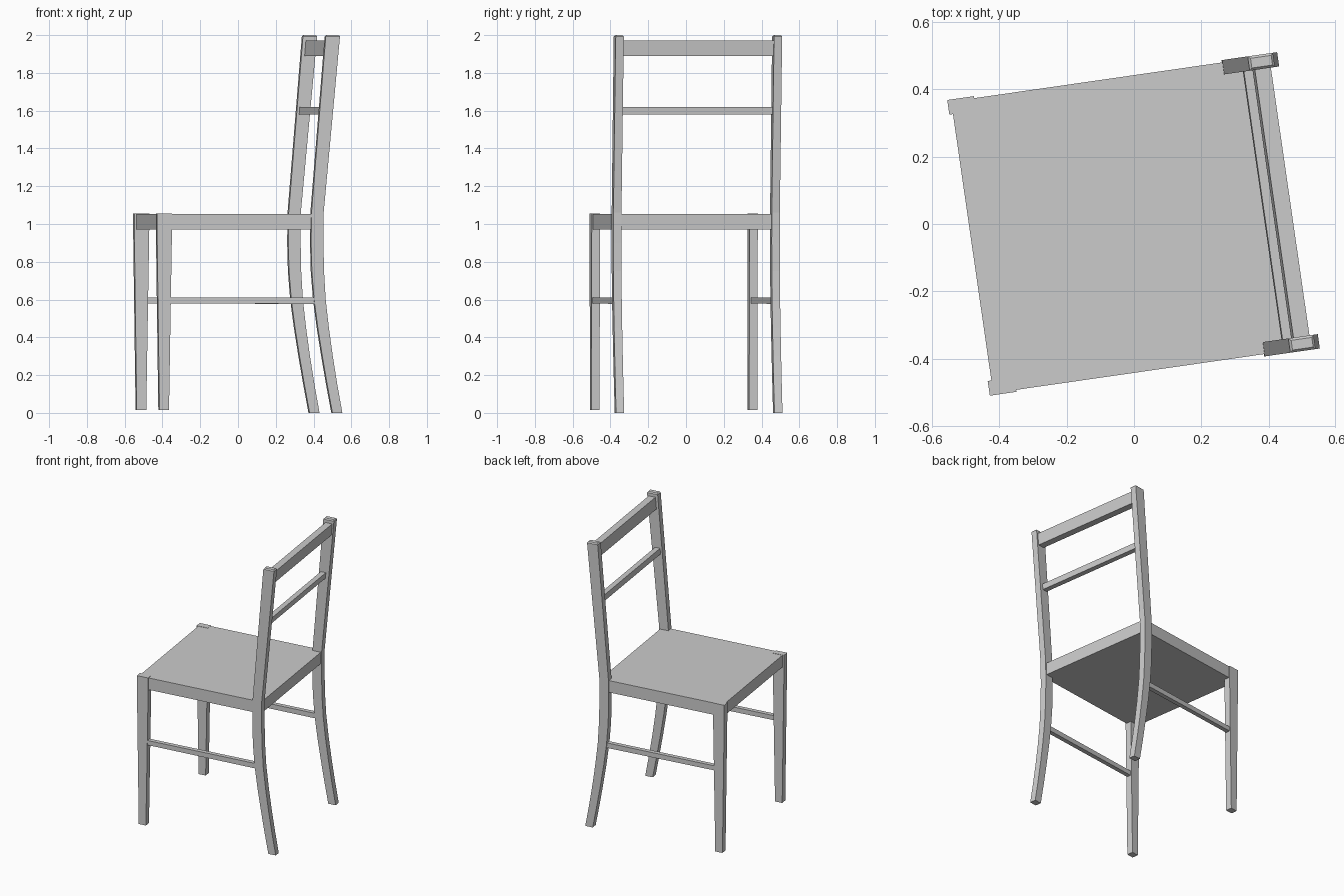
import bpy, bmesh, math
from mathutils import Matrix

if "Cube" in bpy.data.objects:
    bpy.data.objects.remove(bpy.data.objects["Cube"])

# The chair is turned slightly about z; local x runs front to back rest, y across
TURN = Matrix.Rotation(math.radians(8.2), 4, 'Z')


def prism(name, profile, y0, y1, chamfer_z=None):
    """Extrude an x-z outline from y0 to y1, optionally chamfering its top."""
    bm = bmesh.new()
    face = bm.faces.new([bm.verts.new((x, y0, z)) for x, z in profile])
    ext = bmesh.ops.extrude_face_region(bm, geom=[face])
    for v in ext['geom']:
        if isinstance(v, bmesh.types.BMVert):
            v.co.y = y1
    bmesh.ops.recalc_face_normals(bm, faces=bm.faces[:])
    if chamfer_z is not None:
        top = [e for e in bm.edges if all(abs(v.co.z - chamfer_z) < 1e-4 for v in e.verts)]
        bmesh.ops.bevel(bm, geom=top, offset=0.007, segments=1, affect='EDGES')
    bm.transform(TURN)
    mesh = bpy.data.meshes.new(name)
    bm.to_mesh(mesh)
    bm.free()
    obj = bpy.data.objects.new(name, mesh)
    bpy.context.collection.objects.link(obj)
    return obj


# Curved back post: (z, front edge, back edge)
post = [(0, .441, .494), (.15, .413, .467), (.3, .387, .443), (.45, .363, .422),
        (.6, .343, .405), (.75, .331, .396), (.9, .327, .393), (1.06, .329, .394),
        (2.0, .406, .482)]
post_outline = [(f, z) for z, f, b in post] + [(b, z) for z, f, b in reversed(post)]

# Tapered front leg
leg_outline = [(-.484, .015), (-.433, .015), (-.417, .97), (-.417, 1.055),
               (-.497, 1.055), (-.497, .97)]

# Thin stretcher between front leg and back post
stretcher_outline = [(-.45, .58), (.37, .577), (.37, .612), (-.45, .612)]

for side, s in (("left", -1), ("right", 1)):
    prism(f"back_post_{side}", post_outline, s * .402, s * .445, chamfer_z=2.0)
    prism(f"front_leg_{side}", leg_outline, s * .4, s * .444)
    prism(f"side_stretcher_{side}", stretcher_outline, s * .408, s * .438)

# Solid seat slab
prism("seat", [(-.486, .97), (.385, .97), (.388, 1.053), (-.486, 1.053)], -.438, .438)

# Back rest rails, leaning with the posts
prism("top_rail", [(.414, 1.89), (.462, 1.89), (.469, 1.972), (.421, 1.972)], -.41, .41)
prism("middle_rail", [(.385, 1.58), (.421, 1.58), (.424, 1.62), (.388, 1.62)], -.41, .41)
